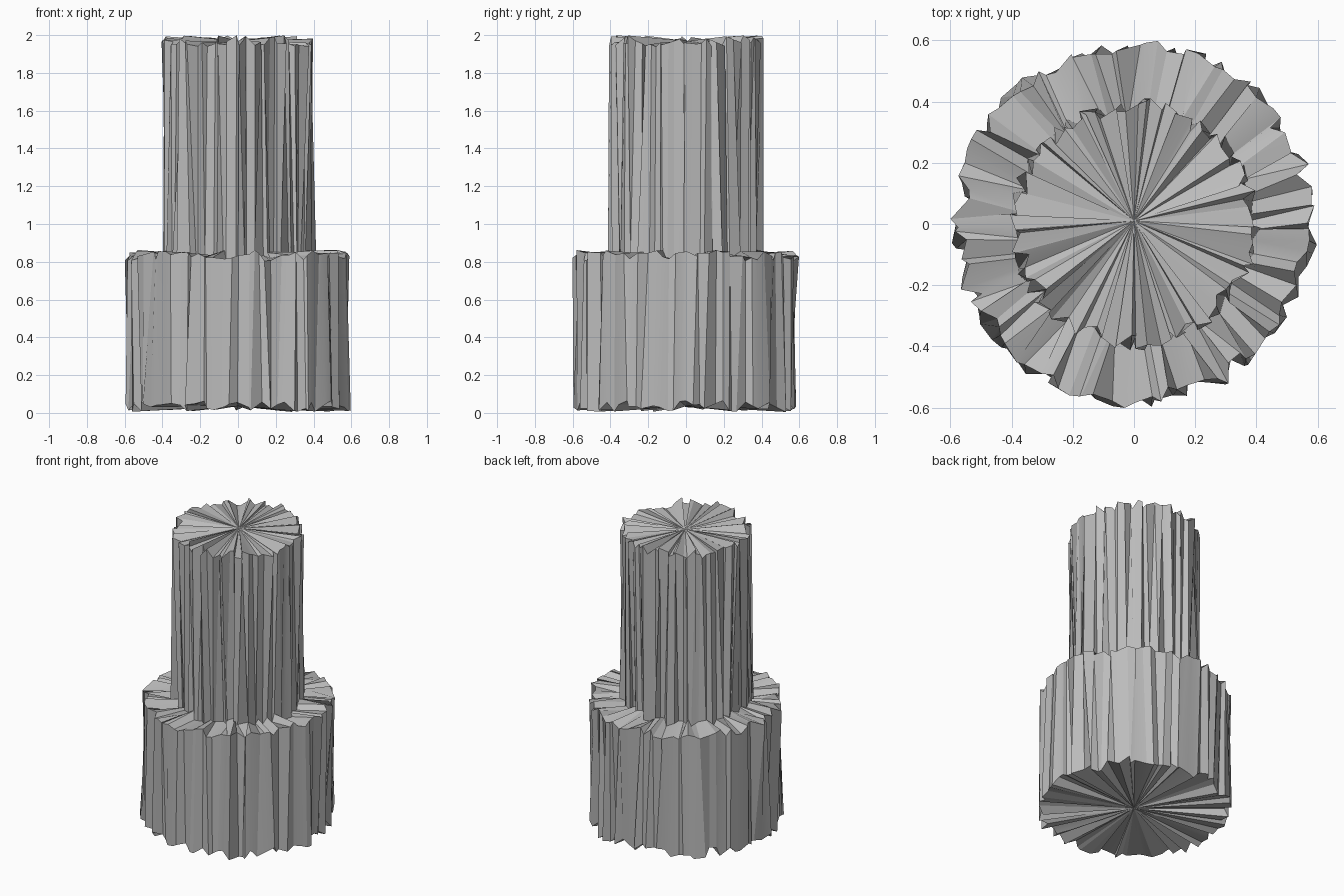
import bpy, bmesh, math, random

if "Cube" in bpy.data.objects:
    bpy.data.objects.remove(bpy.data.objects["Cube"], do_unlink=True)

random.seed(11)
SEGMENTS = 96
JITTER = 0.031

# Single grey material
grey = bpy.data.materials.new("plain grey")
grey.use_nodes = True
colour = (0.5, 0.5, 0.5, 1)
grey.diffuse_color = colour
grey.node_tree.nodes["Principled BSDF"].inputs["Base Color"].default_value = colour


def rough_point(radius, angle, z):
    """Point on a ring, shifted randomly outward, sideways and vertically."""
    r = radius + random.uniform(-JITTER, JITTER)
    a = angle + random.uniform(-JITTER, JITTER) * 0.75 / radius
    return r * math.cos(a), r * math.sin(a), z + random.uniform(-JITTER, JITTER)


bm = bmesh.new()

# Profile rings: wide base, step, narrow shaft
profile = [(0.574, 0.036), (0.574, 0.832), (0.384, 0.832), (0.384, 1.968)]
rings = [[bm.verts.new(rough_point(radius, math.tau * i / SEGMENTS, z))
          for i in range(SEGMENTS)] for radius, z in profile]

# Fan centres at the bottom and the top
bottom = bm.verts.new((0, 0, 0.036))
top = bm.verts.new((0, 0.01, 1.968))

for i in range(SEGMENTS):
    j = (i + 1) % SEGMENTS
    # Walls and step between neighbouring rings
    for low, high in zip(rings, rings[1:]):
        bm.faces.new((low[i], low[j], high[j], high[i]))
    # Fan caps
    bm.faces.new((bottom, rings[0][j], rings[0][i]))
    bm.faces.new((top, rings[-1][i], rings[-1][j]))

mesh = bpy.data.meshes.new("stepped_cylinder")
bm.to_mesh(mesh)
bm.free()
mesh.materials.append(grey)
body = bpy.data.objects.new("stepped_cylinder", mesh)
bpy.context.collection.objects.link(body)

# Keep the ridges crisp, soften only shallow folds
bpy.ops.object.select_all(action='DESELECT')
body.select_set(True)
bpy.context.view_layer.objects.active = body
bpy.ops.object.shade_smooth_by_angle(angle=math.radians(15))
